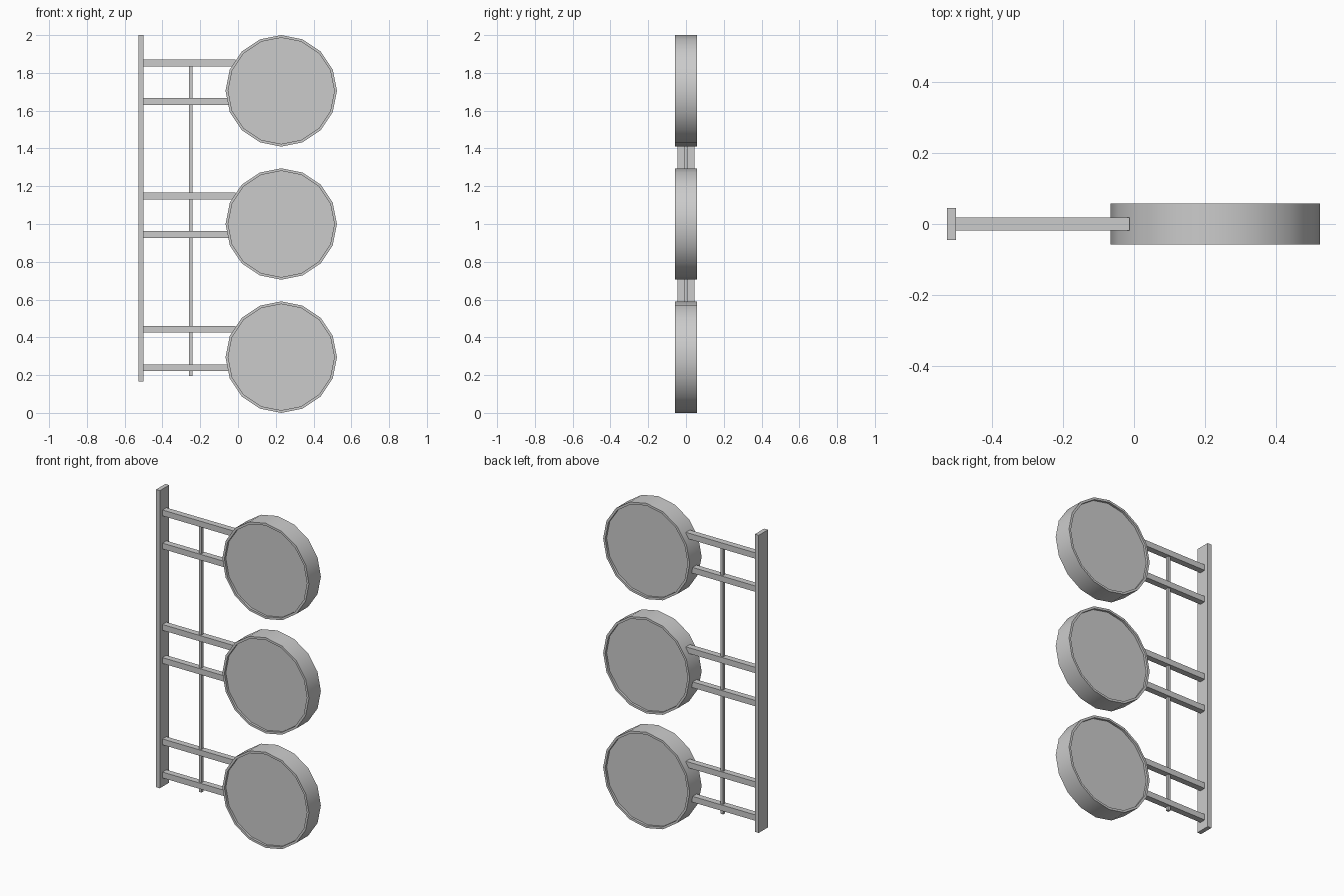
import bpy, bmesh
from mathutils import Matrix, Vector
from math import radians

if "Cube" in bpy.data.objects:
    bpy.data.objects.remove(bpy.data.objects["Cube"])


def add_object(name, bm):
    mesh = bpy.data.meshes.new(name)
    bm.to_mesh(mesh)
    bm.free()
    obj = bpy.data.objects.new(name, mesh)
    bpy.context.collection.objects.link(obj)
    return obj


def box(name, x, y, z):
    """Box given by (min, max) on each axis."""
    bm = bmesh.new()
    lo, hi = Vector((x[0], y[0], z[0])), Vector((x[1], y[1], z[1]))
    bmesh.ops.create_cube(bm, size=1, matrix=Matrix.Translation((lo + hi) / 2)
                          @ Matrix.Diagonal((*(hi - lo), 1)))
    return add_object(name, bm)


def disc(name, x, z, radius=0.295, depth=0.116, inner=0.281, recess=0.014):
    """16-sided drum facing front and back, with a shallow recessed panel on each face."""
    bm = bmesh.new()
    bmesh.ops.create_cone(bm, cap_ends=True, segments=16, radius1=radius,
                          radius2=radius, depth=depth)
    for cap in [f for f in bm.faces if len(f.verts) == 16]:
        normal = cap.normal.copy()
        # rim: duplicate the cap, shrink it, then sink it
        bmesh.ops.inset_region(bm, faces=[cap], thickness=0.001, use_even_offset=True)
        for v in cap.verts:
            r = Vector((v.co.x, v.co.y, 0)).normalized() * inner
            v.co.x, v.co.y = r.x, r.y
        wall = bmesh.ops.extrude_discrete_faces(bm, faces=[cap])["faces"][0]
        bmesh.ops.translate(bm, verts=wall.verts, vec=-normal * recess)
    bm.transform(Matrix.Translation((x, 0, z)) @ Matrix.Rotation(radians(90), 4, 'X'))
    bmesh.ops.recalc_face_normals(bm, faces=bm.faces)
    obj = add_object(name, bm)
    bpy.ops.object.select_all(action='DESELECT')
    obj.select_set(True)
    bpy.context.view_layer.objects.active = obj
    bpy.ops.object.shade_smooth_by_angle(angle=radians(30))
    return obj


# upright mounting plate and thin connecting rod
box("mounting_plate", (-0.527, -0.501), (-0.045, 0.045), (0.167, 2.0))
box("connecting_rod", (-0.26, -0.242), (-0.009, 0.009), (0.196, 1.84))

# three discs, each on two horizontal arms
for label, z in (("lower", 0.295), ("middle", 1.0), ("upper", 1.705)):
    disc(label + "_disc", 0.229, z)
    for side, dz in (("top", 0.148), ("bottom", -0.056)):
        box(f"{label}_{side}_arm", (-0.503, -0.013), (-0.019, 0.019),
            (z + dz - 0.018, z + dz + 0.018))
